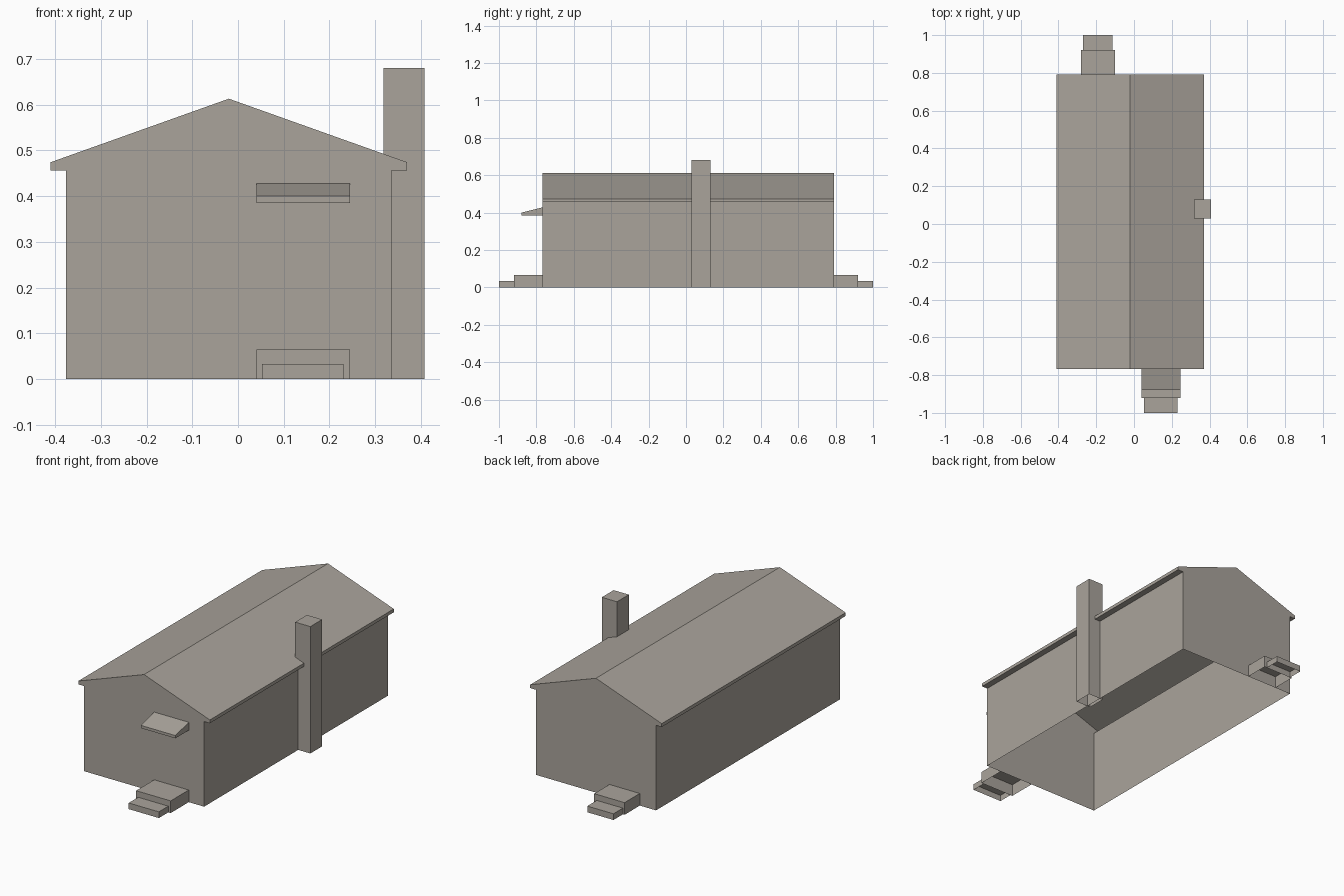
import bpy
import bmesh

cube = bpy.data.objects.get("Cube")
if cube:
    bpy.data.objects.remove(cube, do_unlink=True)

# One warm grey for the whole building
grey = bpy.data.materials.new("warm_grey")
colour = (0.40, 0.37, 0.33, 1.0)
grey.use_nodes = True
grey.diffuse_color = colour
grey.node_tree.nodes["Principled BSDF"].inputs["Base Color"].default_value = colour


def prism(name, profile, axis, start, end):
    """Extrude a profile along x (profile y, z) or y (profile x, z).
    Parts standing on the ground are left open underneath."""
    def point(p, along):
        return (along, p[0], p[1]) if axis == "x" else (p[0], along, p[1])

    bm = bmesh.new()
    face = bm.faces.new([bm.verts.new(point(p, start)) for p in profile])
    result = bmesh.ops.extrude_face_region(bm, geom=[face], use_keep_orig=True)
    offset = (end - start, 0, 0) if axis == "x" else (0, end - start, 0)
    moved = [g for g in result["geom"] if isinstance(g, bmesh.types.BMVert)]
    bmesh.ops.translate(bm, verts=moved, vec=offset)
    bmesh.ops.recalc_face_normals(bm, faces=bm.faces[:])
    ground = [f for f in bm.faces if all(abs(v.co.z) < 1e-5 for v in f.verts)]
    bmesh.ops.delete(bm, geom=ground, context="FACES")
    mesh = bpy.data.meshes.new(name)
    bm.to_mesh(mesh)
    bm.free()
    mesh.materials.append(grey)
    obj = bpy.data.objects.new(name, mesh)
    bpy.context.collection.objects.link(obj)
    return obj


def block(name, x0, x1, y0, y1, height):
    return prism(name, [(x0, 0), (x1, 0), (x1, height), (x0, height)], "y", y0, y1)


# House shell: walls, boxed eaves and gable roof in one profile
ridge_x, wall, eave = -0.02, 0.356, 0.39
front, back = -0.767, 0.791
half = [(wall, 0), (wall, 0.456), (eave, 0.456), (eave, 0.474)]
outline = [(ridge_x + x, z) for x, z in half]
outline.append((ridge_x, 0.613))
outline += [(ridge_x - x, z) for x, z in reversed(half)]
prism("house_shell", outline, "y", front, back)

# Chimney against the left wall
block("chimney", 0.318, 0.408, 0.03, 0.13, 0.68)

# Entrance steps at both ends
block("front_upper_step", 0.04, 0.245, -0.92, front, 0.065)
block("front_lower_step", 0.052, 0.231, -1.0, -0.92, 0.033)
block("back_upper_step", -0.28, -0.10, back, 0.92, 0.065)
block("back_lower_step", -0.27, -0.115, 0.92, 1.0, 0.033)

# Sloped canopy over the front entrance
prism("door_canopy",
      [(front, 0.385), (-0.88, 0.385), (-0.88, 0.40), (front, 0.428)],
      "x", 0.04, 0.245)
